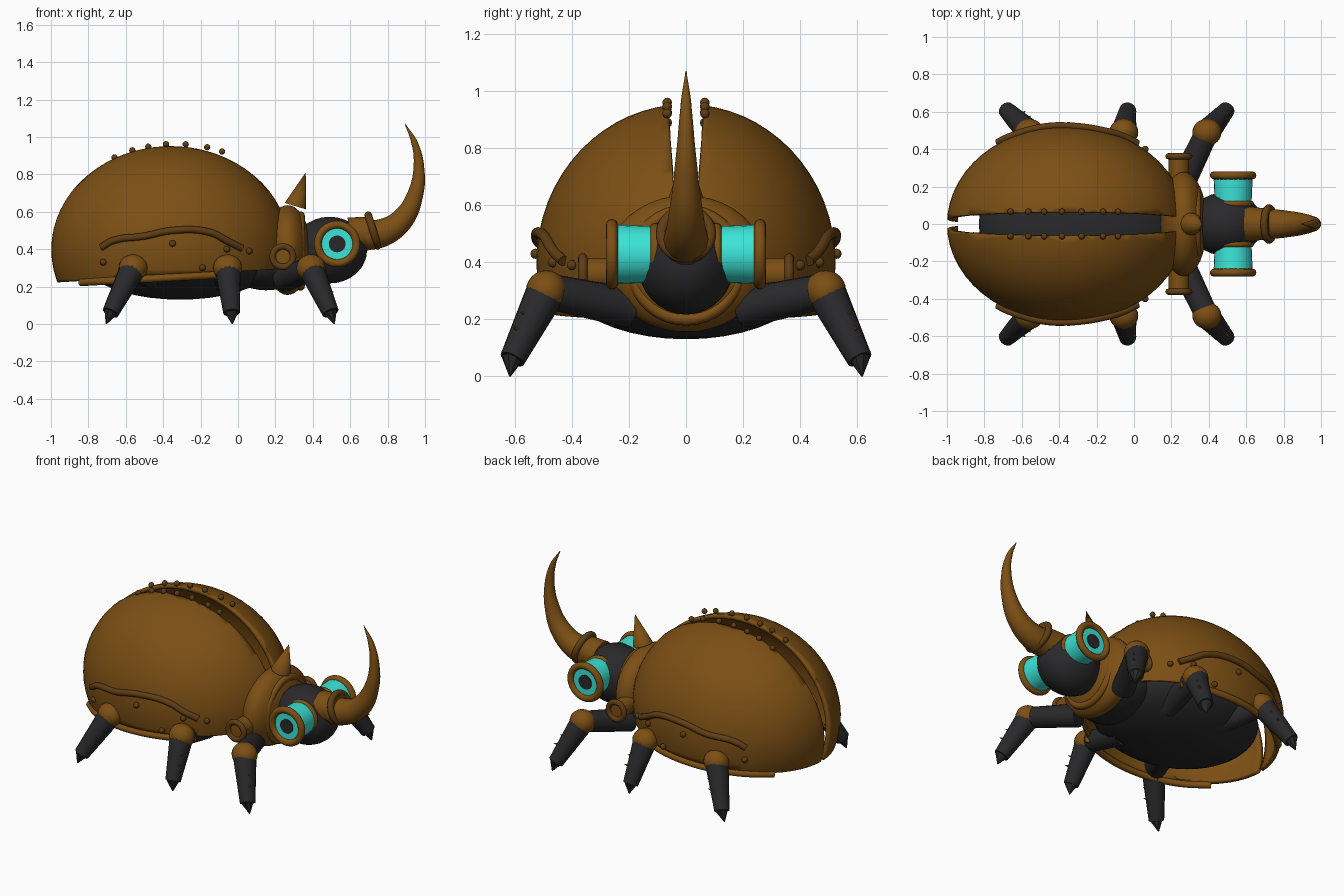
import bpy, bmesh, math
from mathutils import Vector

if "Cube" in bpy.data.objects:
    bpy.data.objects.remove(bpy.data.objects["Cube"])


def material(name, rgb):
    m = bpy.data.materials.new(name)
    m.diffuse_color = (*rgb, 1)
    m.use_nodes = True
    m.node_tree.nodes["Principled BSDF"].inputs["Base Color"].default_value = m.diffuse_color
    return m


BRONZE = material("bronze", (0.20, 0.078, 0.007))
DARK_BRONZE = material("dark bronze", (0.115, 0.047, 0.007))
BLACK = material("charcoal", (0.022, 0.022, 0.024))
CYAN = material("cyan glass", (0.045, 0.78, 0.68))


def finish(name, mat):
    o = bpy.context.object
    o.name = name
    o.data.materials.clear()
    o.data.materials.append(mat)
    bpy.ops.object.shade_smooth_by_angle(angle=math.radians(40))
    return o


def aim(d):
    return Vector(d).to_track_quat('Z', 'Y').to_euler()


def ball(name, loc, radii, mat, seg=32):
    bpy.ops.mesh.primitive_uv_sphere_add(segments=seg, ring_count=seg // 2, location=loc)
    bpy.context.object.scale = radii
    return finish(name, mat)


def cone(name, a, b, r1, r2, mat, seg=32):
    a, b = Vector(a), Vector(b)
    bpy.ops.mesh.primitive_cone_add(vertices=seg, radius1=r1, radius2=r2, depth=(b - a).length,
                                    location=(a + b) / 2, rotation=aim(b - a))
    return finish(name, mat)


def ring(name, loc, axis, r, thick, mat):
    bpy.ops.mesh.primitive_torus_add(major_radius=r, minor_radius=thick, major_segments=36,
                                     minor_segments=12, location=loc, rotation=aim(axis))
    return finish(name, mat)


def tube(name, pts, radii, mat, handle='AUTO'):
    cu = bpy.data.curves.new(name, 'CURVE')
    cu.dimensions = '3D'
    cu.bevel_depth = 1
    cu.bevel_resolution = 5
    cu.use_fill_caps = True
    cu.resolution_u = 8 if handle == 'AUTO' else 1
    sp = cu.splines.new('BEZIER')
    sp.bezier_points.add(len(pts) - 1)
    for bp, p, r in zip(sp.bezier_points, pts, radii):
        bp.co, bp.radius = p, r
        bp.handle_left_type = bp.handle_right_type = handle
    o = bpy.data.objects.new(name, cu)
    bpy.context.collection.objects.link(o)
    bpy.ops.object.select_all(action='DESELECT')
    o.select_set(True)
    bpy.context.view_layer.objects.active = o
    bpy.ops.object.convert(target='MESH')
    return finish(name, mat)


# wing case ellipsoid shared by shells, trims and rivets
C, R = Vector((-0.36, 0, 0.40)), Vector((0.64, 0.525, 0.555))


def shell_y(x, z):
    return R.y * math.sqrt(max(0, 1 - ((x - C.x) / R.x) ** 2 - ((z - C.z) / R.z) ** 2))


def wing_case(name, s):
    bm = bmesh.new()
    bmesh.ops.create_uvsphere(bm, u_segments=56, v_segments=32, radius=1)
    for v in bm.verts:
        v.co = Vector(v.co[i] * R[i] + C[i] for i in range(3))
    # seam plane leaning outward, then the sloping lower edge
    for co, no in (((0, 0.025 * s, 0.4), (0, -s, 0.07)), ((-1, 0, 0.22), (0.06, 0, -1))):
        bmesh.ops.bisect_plane(bm, geom=bm.verts[:] + bm.edges[:] + bm.faces[:],
                               plane_co=co, plane_no=no, clear_outer=True)
    me = bpy.data.meshes.new(name)
    bm.to_mesh(me)
    bm.free()
    o = bpy.data.objects.new(name, me)
    bpy.context.collection.objects.link(o)
    bpy.ops.object.select_all(action='DESELECT')
    o.select_set(True)
    bpy.context.view_layer.objects.active = o
    finish(name, BRONZE)
    sol = o.modifiers.new("thickness", 'SOLIDIFY')
    sol.thickness, sol.offset = 0.025, -1


# body core
ball("abdomen", (-0.31, 0, 0.34), (0.52, 0.43, 0.21), BLACK, 40)
ball("thorax", (0.15, 0, 0.31), (0.2, 0.25, 0.13), BLACK)
ball("collar", (0.265, 0, 0.395), (0.125, 0.28, 0.24), BRONZE, 40)
ring("collar_rim", (0.335, 0, 0.39), (1, 0, 0), 0.19, 0.022, BRONZE)
cone("collar_spike", (0.307, 0, 0.63), (0.362, 0, 0.81), 0.06, 0.0, BRONZE, 16)

# head and horn
ball("head", (0.49, 0, 0.395), (0.2, 0.17, 0.178), BLACK)
cone("horn_socket", (0.60, 0, 0.475), (0.73, 0, 0.495), 0.095, 0.08, BRONZE)
ring("horn_ring", (0.722, 0, 0.5), (0.95, 0, 0.3), 0.086, 0.02, DARK_BRONZE)
tube("horn", [(0.68, 0, 0.475), (0.77, 0, 0.487), (0.875, 0, 0.555), (0.947, 0, 0.69),
              (0.967, 0, 0.84), (0.945, 0, 0.965), (0.893, 0, 1.07)],
     [0.085, 0.077, 0.063, 0.044, 0.029, 0.018, 0.002], BRONZE)

RIVETS_TOP = [(-0.66, .895), (-0.565, .933), (-0.48, .953), (-0.385, .966), (-0.28, .966),
              (-0.165, .95), (-0.085, .927)]
RIVETS_SIDE = [(-0.72, .33), (-0.35, .43), (-0.06, .40), (0.06, .39), (-0.19, .30)]

for side, s in (("left", 1), ("right", -1)):
    # wing case with trims and rivets
    wing_case(side + "_wing_case", s)
    bar = [(-0.73, .41), (-0.67, .445), (-0.5, .47), (-0.35, .5), (-0.15, .49), (-0.05, .44), (0.02, .405)]
    tube(side + "_side_bar", [(x, s * (shell_y(x, z) + 0.008), z) for x, z in bar],
         [0.019] * len(bar), DARK_BRONZE)
    edge = [(-0.84 + 0.12 * i, 0.222 + 0.0065 * i) for i in range(8)]
    tube(side + "_edge_trim", [(x, s * shell_y(x, z), z) for x, z in edge],
         [0.02] * len(edge), BRONZE)
    for i, (x, z) in enumerate(RIVETS_TOP):
        ball(f"{side}_seam_rivet_{i}", (x, s * 0.066, z - 0.005), (0.017,) * 3, DARK_BRONZE, 12)
    for i, (x, z) in enumerate(RIVETS_SIDE):
        ball(f"{side}_side_rivet_{i}", (x, s * (shell_y(x, z) + 0.004), z), (0.018,) * 3, DARK_BRONZE, 12)

    # round port beside the collar
    cone(side + "_port", (0.24, s * 0.22, 0.36), (0.24, s * 0.362, 0.36), 0.055, 0.055, BRONZE)
    ring(side + "_port_rim", (0.24, s * 0.362, 0.36), (0, 1, 0), 0.055, 0.017, DARK_BRONZE)

    # lens eye
    ex, ez = 0.53, 0.428
    cone(side + "_eye", (ex, s * 0.1, ez), (ex, s * 0.262, ez), 0.098, 0.105, CYAN, 24)
    ring(side + "_eye_inner_rim", (ex, s * 0.108, ez), (0, 1, 0), 0.092, 0.018, BRONZE)
    ring(side + "_eye_outer_rim", (ex, s * 0.26, ez), (0, 1, 0), 0.103, 0.021, BRONZE)
    cone(side + "_pupil", (ex, s * 0.258, ez), (ex, s * 0.267, ez), 0.045, 0.045, BLACK, 24)

    # legs: root x, knee x, foot x
    for leg, rx, kx, fx in (("rear", -0.42, -0.56, -0.705), ("middle", -0.08, -0.055, -0.03),
                            ("front", 0.25, 0.39, 0.515)):
        n = f"{side}_{leg}_leg"
        knee, foot = Vector((kx, s * 0.49, 0.3)), Vector((fx, s * 0.618, 0.0))
        cone(n + "_upper", (rx, s * 0.2, 0.24), knee, 0.07, 0.062, BLACK, 16)
        ball(n + "_knee", knee, (0.078, 0.072, 0.072), BRONZE, 24)
        ankle = knee.lerp(foot, 0.84) + Vector((0, s * 0.012, 0.012))
        cone(n + "_lower", knee, ankle, 0.07, 0.045, BLACK, 16)
        cone(n + "_claw", ankle - (foot - ankle) * 0.1, foot, 0.04, 0.003, BLACK, 8)
        # small thorns along the shin
        for i, t in enumerate((0.4, 0.62)):
            p = knee.lerp(ankle, t)
            out = Vector((0.7, s * 0.5, 0.25)).normalized()
            cone(f"{n}_thorn_{i}", p + out * 0.04, p + out * 0.075, 0.012, 0, BRONZE, 8)
